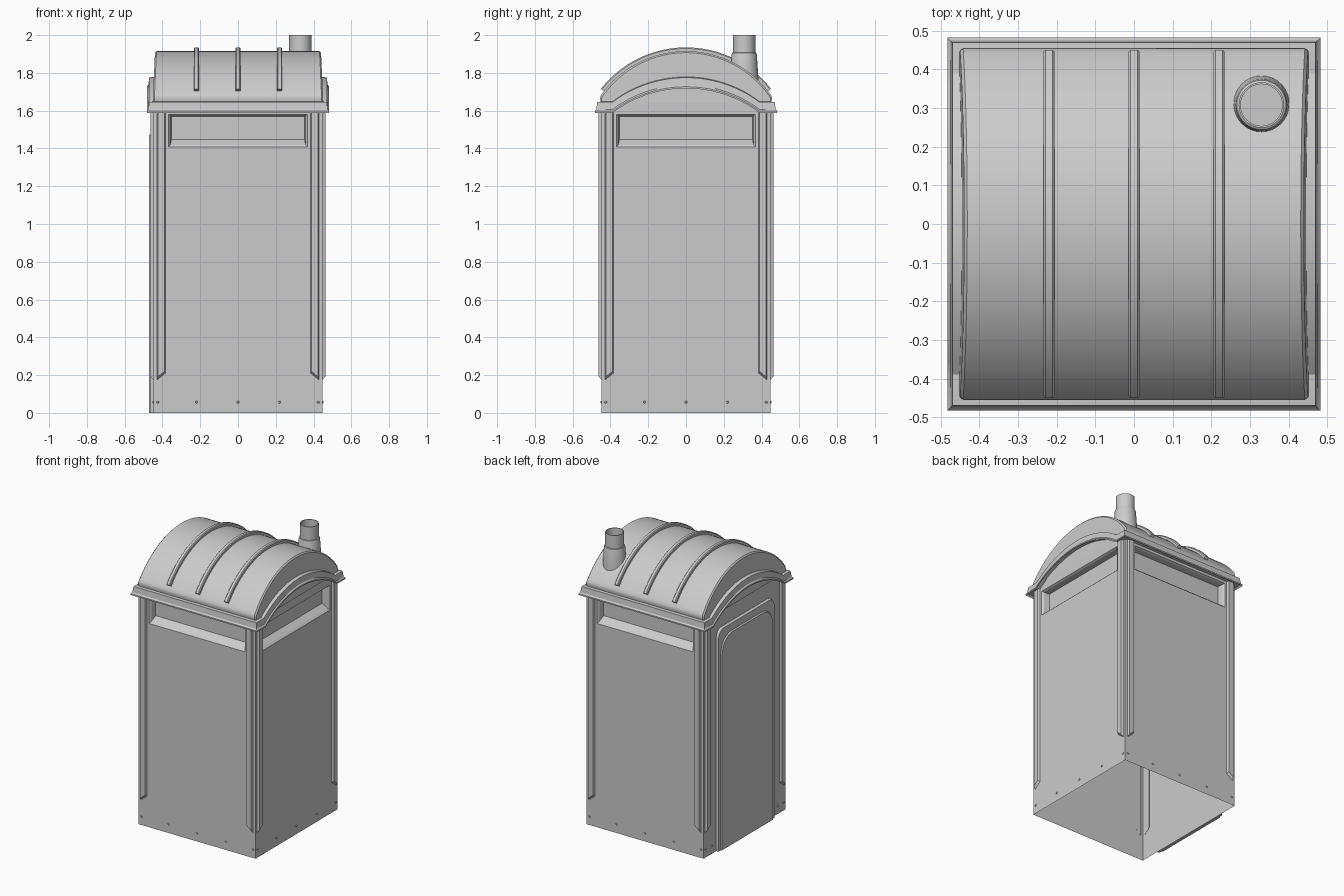
import bpy, bmesh
from math import sin, cos, pi, sqrt
from mathutils import Matrix, Vector

if "Cube" in bpy.data.objects:
    bpy.data.objects.remove(bpy.data.objects["Cube"])

B = 0.447                       # half width of the cabin


def finish(name, bm, smooth=False):
    bmesh.ops.remove_doubles(bm, verts=bm.verts, dist=1e-5)
    bmesh.ops.recalc_face_normals(bm, faces=bm.faces)
    me = bpy.data.meshes.new(name)
    bm.to_mesh(me)
    bm.free()
    ob = bpy.data.objects.new(name, me)
    bpy.context.collection.objects.link(ob)
    if smooth:
        bpy.ops.object.select_all(action='DESELECT')
        ob.select_set(True)
        bpy.context.view_layer.objects.active = ob
        bpy.ops.object.shade_smooth_by_angle(angle=0.5)
    return ob


def side(k):
    """Wall frame: (u, out, z) -> world; k = 0 front, 1 right, 2 back, 3 left."""
    rot = Matrix.Rotation(k * pi / 2, 3, 'Z')
    return lambda u, out, z: rot @ Vector((u, -out, z))


def skin(bm, rings, closed_ring=True, closed_path=False, cap0=False, cap1=False):
    vs = [[bm.verts.new(p) for p in r] for r in rings]
    n = len(vs[0])
    for i in range(len(vs) if closed_path else len(vs) - 1):
        a, b = vs[i], vs[(i + 1) % len(vs)]
        for j in range(n if closed_ring else n - 1):
            m = (j + 1) % n
            bm.faces.new((a[j], a[m], b[m], b[j]))
    if cap0:
        bm.faces.new(vs[0])
    if cap1:
        bm.faces.new(vs[-1])


def rect(x, z0, z1):
    return [(-x, z0), (x, z0), (x, z1), (-x, z1)]


def arch(u):
    """Rise of the side trim above the straight trim."""
    return max(0, sqrt(0.65 ** 2 - u * u) - 0.52) if abs(u) < 0.39 else 0


def roof_z(y):
    return 1.915 - 0.5525 + sqrt(0.5525 ** 2 - y * y)


# Cabin walls: open shell with recessed window panels on three sides
bm = bmesh.new()
for k in range(4):
    P = side(k)
    if k == 3:
        bm.faces.new([bm.verts.new(P(u, B, z)) for u, z in rect(B, 0, 1.6)])
    else:
        loops = [(rect(B, 0, 1.6), B), (rect(0.368, 1.408, 1.58), B),
                 (rect(0.358, 1.42, 1.574), B - 0.012),
                 (rect(0.352, 1.447, 1.57), B - 0.05)]
        skin(bm, [[P(u, d, z) for u, z in pts] for pts, d in loops], cap1=True)
    if k % 2:                   # arched wall top under the side trim
        us = [-B] + [-0.39 + 0.78 * i / 20 for i in range(21)] + [B]
        skin(bm, [[P(u, B, 1.6), P(u, B, 1.625 + arch(u))] for u in us], closed_ring=False)
    else:
        bm.faces.new([bm.verts.new(P(u, B, z)) for u, z in rect(B, 1.6, 1.64)])
finish("cabin_walls", bm)

# Corner ribs: a chamfered strip each side of every corner, mitred at the foot
bm = bmesh.new()
for k in range(4):
    P = side(k)
    for s in (-1, 1):
        low = [(0.382, 0.21), (0.43, 0.172), (0.43, 1.62), (0.382, 1.62)]
        top = [(0.389, 0.22), (0.424, 0.192), (0.424, 1.62), (0.389, 1.62)]
        skin(bm, [[P(s * u, d, z) for u, z in pts]
                  for pts, d in ((low, B - 0.002), (top, B + 0.015))], cap1=True)
finish("corner_ribs", bm)


# Door frame and door leaf on the left side
def door_outline(w, h, r, n=8):
    pts = [(-w, 0), (w, 0)]
    for cx, a0 in ((w - r, 0), (r - w, pi / 2)):
        pts += [(cx + r * cos(a0 + pi / 2 * i / n), h - r + r * sin(a0 + pi / 2 * i / n))
                for i in range(n + 1)]
    return pts


P = side(3)
for name, w, h, r, d0, d1 in (("door_frame", 0.31, 1.53, 0.06, B, 0.463),
                              ("door_leaf", 0.283, 1.475, 0.12, 0.463, 0.471)):
    bm = bmesh.new()
    skin(bm, [[P(u, d0, z) for u, z in door_outline(w, h, r)],
              [P(u, d1, z) for u, z in door_outline(w - 0.006, h - 0.006, r - 0.006)]],
         cap1=True)
    finish(name, bm)

# Rivets along the foot
bm = bmesh.new()
for k in range(4):
    P = side(k)
    for u in ((-0.425, -0.36, 0.36, 0.425) if k == 3 else (-0.425, -0.22, 0, 0.22, 0.425)):
        skin(bm, [[P(u + r * cos(i * pi / 4), B + d, 0.057 + r * sin(i * pi / 4))
                   for i in range(8)] for r, d in ((0.007, 0), (0.005, 0.005))], cap1=True)
finish("rivets", bm)

# Eaves trim: flared profile swept round the cabin, arched on both sides
profile = [(0.447, 1.598), (0.474, 1.598), (0.483, 1.588), (0.483, 1.597),
           (0.475, 1.606), (0.470, 1.645), (0.438, 1.65)]
bm = bmesh.new()
rings = []
for k in range(4):
    P = side(k)
    us = [(-1, 0)]              # mitred corner
    if k % 2:
        us += [(0, -0.39 + 0.78 * i / 24) for i in range(25)]
    for c, u in us:
        rings.append([P(-o if c else u, o, z + (0 if c else arch(u))) for o, z in profile])
skin(bm, rings, closed_ring=False, closed_path=True)
finish("eaves_trim", bm, True)

# Barrel roof with leaning gable ends
arc = [-0.44 + 0.88 * i / 32 for i in range(33)]
section = [(-0.448, 1.64), (-0.455, 1.665), (-0.452, 1.68)]
section += [(y, roof_z(y)) for y in arc] + [(-y, z) for y, z in reversed(section)]
bm = bmesh.new()
rings = []
for s, inset in ((-1, 0), (-1, 0.008), (1, 0.008), (1, 0)):
    rings.append([(s * (0.452 - 0.045 * (z - 1.64) - (0 if inset else -0.0) - inset),
                   y * (1 if inset else 0.985),
                   z if inset or z < 1.66 else z - 0.008) for y, z in section])
skin(bm, rings, closed_ring=False, cap0=True, cap1=True)
finish("barrel_roof", bm, True)

# Roof ribs
bm = bmesh.new()
for x in (-0.22, 0, 0.22):
    rings = []
    for i in range(33):
        y = -0.435 + 0.87 * i / 32
        n = Vector((0, y, roof_z(y) - 1.3625)).normalized()
        p = Vector((x, y, roof_z(y)))
        rings.append([p + Vector((dx, 0, 0)) + n * h for dx, h in
                      ((-0.014, -0.005), (-0.014, 0.014), (-0.009, 0.02),
                       (0.009, 0.02), (0.014, 0.014), (0.014, -0.005))])
    skin(bm, rings, cap0=True, cap1=True)
finish("roof_ribs", bm, True)

# Vent pipe: tapered collar with an open stub
bm = bmesh.new()
turned = [(0.077, 1.74), (0.074, 1.79), (0.067, 1.895), (0.064, 1.905), (0.059, 1.908),
          (0.059, 2.0), (0.054, 2.0), (0.054, 1.91)]
skin(bm, [[(0.33 + r * cos(i * pi / 16), 0.308 + r * sin(i * pi / 16), z)
           for i in range(32)] for r, z in turned], cap1=True)
finish("vent_pipe", bm, True)
